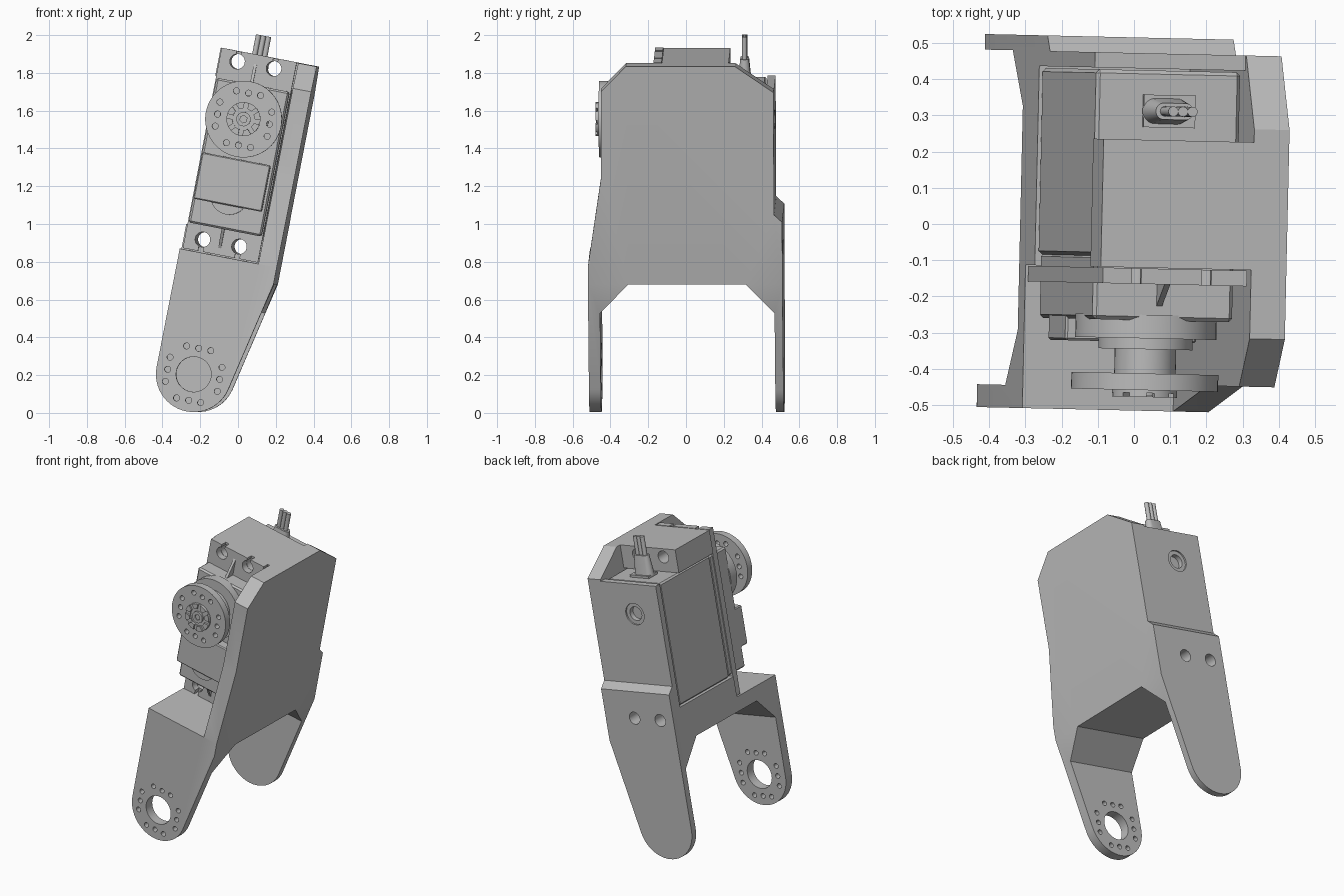
import bpy, bmesh, math
from mathutils import Matrix, Vector

if "Cube" in bpy.data.objects:
    bpy.data.objects.remove(bpy.data.objects["Cube"])

grey = bpy.data.materials.new("plain grey")
grey.use_nodes = True
COLOUR = (0.5, 0.5, 0.5, 1)
grey.diffuse_color = COLOUR
grey.node_tree.nodes["Principled BSDF"].inputs["Base Color"].default_value = COLOUR

AXIS = -0.258               # sideways position of both joint axes
PIVOT, HORN = 0.158, 1.534  # heights of the lower and upper joint axes
EAR_U = (AXIS - 0.097, AXIS + 0.1)
EAR_W = (0.866, 1.826)
LEFT, RIGHT = -0.45, -0.045  # motor sides
parts = []


def make(name, bm):
    bmesh.ops.recalc_face_normals(bm, faces=bm.faces)
    mesh = bpy.data.meshes.new(name)
    bm.to_mesh(mesh)
    bm.free()
    mesh.materials.append(grey)
    ob = bpy.data.objects.new(name, mesh)
    bpy.context.collection.objects.link(ob)
    parts.append(ob)
    return ob


def box(bm, x0, x1, y0, y1, z0, z1):
    size = Matrix.Diagonal((x1 - x0, y1 - y0, z1 - z0, 1))
    mid = Matrix.Translation(((x0 + x1) / 2, (y0 + y1) / 2, (z0 + z1) / 2))
    bmesh.ops.create_cube(bm, size=1, matrix=mid @ size)


def disc(bm, x, z, r, y0, y1, sides=40):
    m = Matrix.Translation((x, (y0 + y1) / 2, z)) @ Matrix.Rotation(math.pi / 2, 4, 'X')
    bmesh.ops.create_cone(bm, cap_ends=True, segments=sides, radius1=r, radius2=r,
                          depth=abs(y1 - y0), matrix=m)


def prism(points, offset):
    bm = bmesh.new()
    face = bm.faces.new([bm.verts.new(p) for p in points])
    ext = bmesh.ops.extrude_face_region(bm, geom=[face])
    verts = [v for v in ext["geom"] if isinstance(v, bmesh.types.BMVert)]
    bmesh.ops.translate(bm, vec=offset, verts=verts)
    return bm


def boolean(ob, bm, operation='DIFFERENCE'):
    cutter = make("cutter", bm)
    parts.remove(cutter)
    mod = ob.modifiers.new("cut", 'BOOLEAN')
    mod.operation, mod.object, mod.solver = operation, cutter, 'EXACT'
    bpy.context.view_layer.objects.active = ob
    bpy.ops.object.modifier_apply(modifier=mod.name)
    bpy.data.objects.remove(cutter)


def bevel(ob, width):
    mod = ob.modifiers.new("bevel", 'BEVEL')
    mod.width, mod.segments, mod.limit_method = width, 1, 'ANGLE'
    bpy.context.view_layer.objects.active = ob
    bpy.ops.object.modifier_apply(modifier=mod.name)


def bolt_circle(bm, z, y0, y1):
    # four rows of three holes, square to the joint axis
    for k in range(4):
        turn = Matrix.Rotation(k * math.pi / 2, 2)
        for side in (-0.065, 0, 0.065):
            p = turn @ Vector((side, 0.14))
            disc(bm, AXIS + p.x, z + p.y, 0.016, y0, y1, 16)


# bracket: side outline crossed with front outline
outline = [(LEFT - 0.006, 1.88), (0.066, 1.88), (0.066, 0.706)]
for i in range(25):
    a = math.radians(-12.3 - i * 167.7 / 24)
    outline.append((AXIS + 0.2 * math.cos(a), PIVOT + 0.2 * math.sin(a)))
bracket = make("bracket", prism([(x, -1, z) for x, z in outline], (0, 2, 0)))
section = [(-0.515, -0.1), (-0.515, 0.797), (-0.442, 1.285), (-0.442, 1.744),
           (-0.29, 1.9), (0.24, 1.9), (0.472, 1.74), (0.472, 1.08), (0.515, 1.04),
           (0.515, -0.1), (0.472, -0.1), (0.472, 0.544), (0.32, 0.706),
           (-0.30, 0.706), (-0.452, 0.544), (-0.452, -0.1)]
boolean(bracket, prism([(-1, y, z) for y, z in section], (2, 0, 0)), 'INTERSECT')
# open front, motor pocket and open rear top
for y0, y1, z0, z1 in ((-1, -0.12, 0.797, 3), (-1, 0.43, 0.93, 1.73), (0.233, 1, 1.73, 3)):
    bm = bmesh.new()
    box(bm, -1, -0.033, y0, y1, z0, z1)
    boolean(bracket, bm)
# screw holes, front arm bore and rear pivot hole
bm = bmesh.new()
for x in EAR_U:
    for z in EAR_W:
        disc(bm, x, z, 0.04, -0.4, 0.8, 24)
disc(bm, AXIS, PIVOT, 0.093, -0.8, -0.3)
bolt_circle(bm, PIVOT, -0.8, -0.3)
disc(bm, AXIS, HORN, 0.045, 0.38, 0.8, 24)
boolean(bracket, bm)
bm = bmesh.new()
disc(bm, AXIS, HORN, 0.07, 0.462, 0.8, 24)
boolean(bracket, bm)

# motor case in two halves
for name, y0, y1, inset in (("motor_rear_case", -0.09, 0.425, 0), ("motor_front_case", -0.265, -0.085, 0.006)):
    bm = bmesh.new()
    box(bm, LEFT + inset, RIGHT - inset, y0, y1, 0.935 + inset, 1.727 - inset)
    bevel(make(name, bm), 0.01)

# mounting ears with holes and open slots
bm = bmesh.new()
box(bm, LEFT, RIGHT, -0.165, -0.122, 0.802, 1.882)
ears = make("mounting_ears", bm)
bm = bmesh.new()
for x in EAR_U:
    for z in EAR_W:
        disc(bm, x, z, 0.04, -0.4, 0.2, 24)
boolean(ears, bm)
bm = bmesh.new()
for x in EAR_U:
    box(bm, x - 0.013, x + 0.013, -0.4, 0, 1.84, 2)
    box(bm, x - 0.013, x + 0.013, -0.4, 0, 0.7, 0.852)
boolean(ears, bm)

# triangular ear ribs
for name, z, tip in (("upper_ear_rib", 1.72, 1.84), ("lower_ear_rib", 0.942, 0.83)):
    make(name, prism([(AXIS - 0.008, -0.16, z), (AXIS - 0.008, -0.225, z),
                      (AXIS - 0.008, -0.16, tip)], (0.016, 0, 0)))

# front cover plate and round cap
bm = bmesh.new()
box(bm, LEFT + 0.008, -0.073, -0.325, -0.25, 1.07, 1.32)
bevel(make("front_cover", bm), 0.006)
bm = bmesh.new()
disc(bm, AXIS, 1.12, 0.1, -0.3, -0.25)
make("front_cap", bm)

# gear housing steps and output shaft
bm = bmesh.new()
for r, y in ((0.195, -0.315), (0.13, -0.345), (0.085, -0.42)):
    disc(bm, AXIS, HORN, r, y, -0.25)
gear_housing = make("gear_housing", bm)

# output horn with bolt holes
bm = bmesh.new()
disc(bm, AXIS, HORN, 0.203, -0.458, -0.412, 56)
horn = make("output_horn", bm)
bm = bmesh.new()
bolt_circle(bm, HORN, -0.8, -0.3)
boolean(horn, bm)

# notched hub ring and centre screw
bm = bmesh.new()
disc(bm, AXIS, HORN, 0.09, -0.477, -0.455)
hub = make("horn_hub", bm)
bm = bmesh.new()
disc(bm, AXIS, HORN, 0.058, -0.6, -0.461)
boolean(hub, bm)
bm = bmesh.new()
for k in range(8):
    notch = bmesh.new()
    box(notch, 0.05, 0.12, -0.6, -0.466, -0.011, 0.011)
    turn = Matrix.Translation((AXIS, 0, HORN)) @ Matrix.Rotation(k * math.pi / 4, 4, 'Y')
    notch.transform(turn)
    temp = bpy.data.meshes.new("notch")
    notch.to_mesh(temp)
    notch.free()
    bm.from_mesh(temp)
    bpy.data.meshes.remove(temp)
boolean(hub, bm)
bm = bmesh.new()
disc(bm, AXIS, HORN, 0.038, -0.473, -0.455, 24)
screw = make("centre_screw", bm)
bm = bmesh.new()
disc(bm, AXIS, HORN, 0.02, -0.6, -0.465, 6)
boolean(screw, bm)

# cable grommet: base plate and tapered oval boot
CABLE_Y = 0.313
bm = bmesh.new()
box(bm, AXIS - 0.06, AXIS + 0.085, CABLE_Y - 0.045, CABLE_Y + 0.045, 1.72, 1.742)
make("grommet_plate", bm)
bm = bmesh.new()
bmesh.ops.create_cone(bm, cap_ends=True, segments=32, radius1=0.036, radius2=0.023, depth=0.13,
                      matrix=Matrix.Translation((0, CABLE_Y, 1.8)))
for v in bm.verts:
    v.co.x += AXIS + 0.003 + math.copysign(0.03, v.co.x)
boot = make("grommet_boot", bm)

# three wires
bm = bmesh.new()
for k in (-1, 0, 1):
    bmesh.ops.create_cone(bm, cap_ends=True, segments=16, radius1=0.014, radius2=0.014, depth=0.235,
                          matrix=Matrix.Translation((AXIS + 0.003 + k * 0.027, CABLE_Y, 1.867)))
make("wires", bm)

# lean the whole assembly and shade it
lean = Matrix.Rotation(math.radians(-1.3), 4, 'Z') @ Matrix.Rotation(math.radians(11), 4, 'Y')
for ob in parts:
    ob.matrix_world = lean
    bpy.ops.object.select_all(action='DESELECT')
    ob.select_set(True)
    bpy.context.view_layer.objects.active = ob
    bpy.ops.object.shade_smooth_by_angle(angle=math.radians(25))
